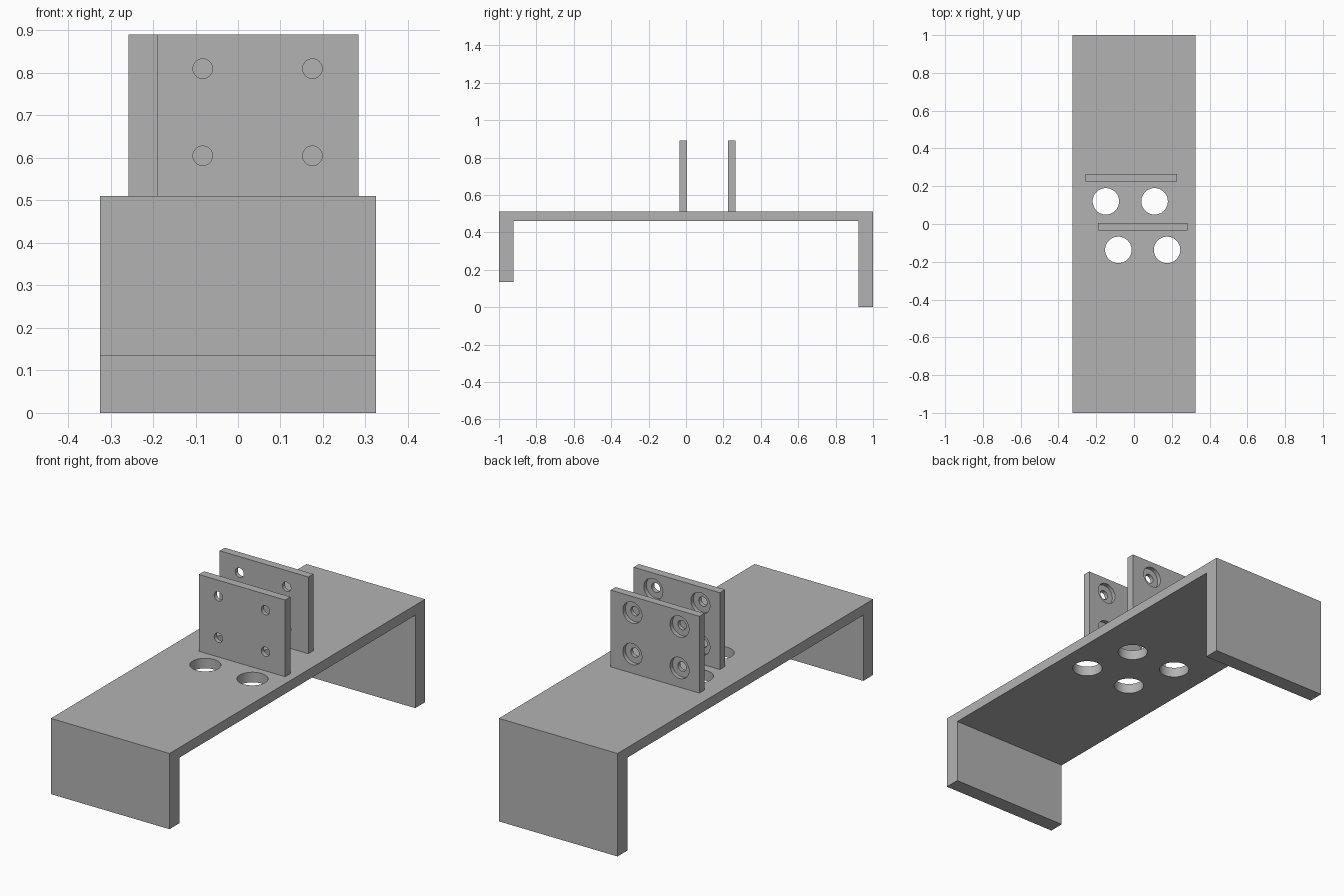
import bpy
import bmesh
from math import radians
from mathutils import Matrix, Vector

cube = bpy.data.objects.get("Cube")
if cube:
    bpy.data.objects.remove(cube, do_unlink=True)

grey = bpy.data.materials.new("plain grey")
grey.use_nodes = True
colour = (0.45, 0.45, 0.45, 1)
grey.diffuse_color = colour
grey.node_tree.nodes["Principled BSDF"].inputs["Base Color"].default_value = colour


def add_object(name, bm):
    bmesh.ops.recalc_face_normals(bm, faces=bm.faces)
    mesh = bpy.data.meshes.new(name)
    bm.to_mesh(mesh)
    bm.free()
    mesh.materials.append(grey)
    obj = bpy.data.objects.new(name, mesh)
    bpy.context.collection.objects.link(obj)
    return obj


def extrude_profile(name, points, x0, x1):
    """Extrude a (y, z) outline along x."""
    bm = bmesh.new()
    face = bm.faces.new([bm.verts.new((x0, y, z)) for y, z in points])
    result = bmesh.ops.extrude_face_region(bm, geom=[face])
    moved = [v for v in result["geom"] if isinstance(v, bmesh.types.BMVert)]
    bmesh.ops.translate(bm, verts=moved, vec=(x1 - x0, 0, 0))
    return add_object(name, bm)


def drill(obj, centre, radius, depth, axis):
    """Cut a round hole whose cutter is centred on the given point."""
    bm = bmesh.new()
    turn = Matrix.Rotation(radians(90), 4, "X") if axis == "Y" else Matrix()
    bmesh.ops.create_cone(bm, cap_ends=True, segments=48, radius1=radius,
                          radius2=radius, depth=depth,
                          matrix=Matrix.Translation(Vector(centre)) @ turn)
    cutter = add_object("hole_cutter", bm)
    cutter.hide_render = True
    mod = obj.modifiers.new("hole", "BOOLEAN")
    mod.operation = "DIFFERENCE"
    mod.solver = "EXACT"
    mod.object = cutter
    select(obj)
    bpy.ops.object.modifier_apply(modifier=mod.name)
    bpy.data.objects.remove(cutter, do_unlink=True)


def select(obj):
    bpy.ops.object.select_all(action="DESELECT")
    obj.select_set(True)
    bpy.context.view_layer.objects.active = obj


# Bridge-shaped base with a short front leg and a long back leg
top, under, front_foot, leg = 0.51, 0.46, 0.135, 0.077
base = extrude_profile("base_bracket", [
    (-1, front_foot), (-1, top), (1, top), (1, 0),
    (1 - leg, 0), (1 - leg, under), (leg - 1, under), (leg - 1, front_foot),
], -0.325, 0.325)

# Upright plates, each with four counterbored screw holes,
# and a pair of large holes through the base beside each plate
plates = [
    ("front_plate", -0.19, 0.283, -0.035, 0.006, (-0.083, 0.175), -0.137),
    ("back_plate", -0.258, 0.228, 0.225, 0.264, (-0.149, 0.109), 0.12),
]
for name, x0, x1, y0, y1, columns, hole_y in plates:
    plate = extrude_profile(
        name, [(y0, top), (y0, 0.89), (y1, 0.89), (y1, top)], x0, x1)
    for x in columns:
        for z in (0.605, 0.81):
            drill(plate, (x, y0, z), 0.023, 0.2, "Y")
            drill(plate, (x, y1, z), 0.052, 0.04, "Y")
        drill(base, (x, hole_y, under), 0.07, 0.3, "Z")
    select(plate)
    bpy.ops.object.shade_smooth_by_angle(angle=radians(30))

select(base)
bpy.ops.object.shade_smooth_by_angle(angle=radians(30))
